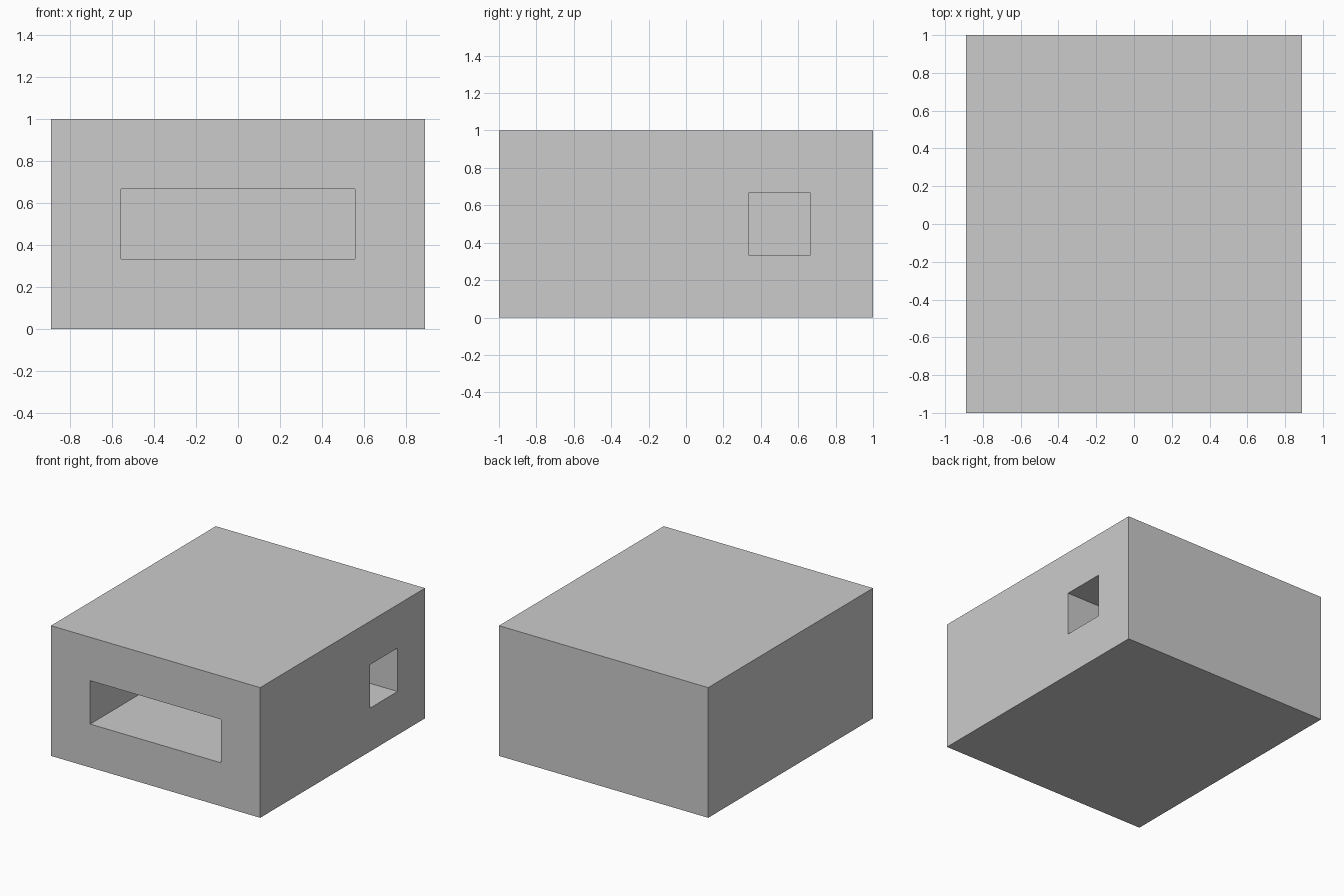
import bpy, bmesh

if "Cube" in bpy.data.objects:
    bpy.data.objects.remove(bpy.data.objects["Cube"])

U = 1 / 9                      # the model sits on a grid of ninths
W, D, H = 16 * U, 18 * U, 9 * U
T = 3 * U                      # wall thickness all round


def extrude_plan(name, plan, z0, z1):
    """Solid made by raising a flat plan outline from z0 to z1."""
    bm = bmesh.new()
    face = bm.faces.new([bm.verts.new((x, y, z0)) for x, y in plan])
    up = bmesh.ops.extrude_face_region(bm, geom=[face])["geom"]
    bmesh.ops.translate(bm, vec=(0, 0, z1 - z0),
                        verts=[v for v in up if isinstance(v, bmesh.types.BMVert)])
    bmesh.ops.recalc_face_normals(bm, faces=bm.faces)
    mesh = bpy.data.meshes.new(name)
    bm.to_mesh(mesh)
    bm.free()
    obj = bpy.data.objects.new(name, mesh)
    bpy.context.collection.objects.link(obj)
    return obj


# Outer block
x, y = W / 2, D / 2
block = extrude_plan("hollow_block", [(-x, -y), (x, -y), (x, y), (-x, y)], 0, H)

# Chamber open to the front, with a side passage out through the right wall
ix, iy, out = x - T, y - T, 0.2
cavity = extrude_plan("cavity_cutter", [
    (-ix, -y - out), (ix, -y - out), (ix, iy - T),
    (x + out, iy - T), (x + out, iy), (-ix, iy)], T, H - T)
cavity.hide_render = True

# Carve the cavity and discard the cutter
cut = block.modifiers.new("cavity", 'BOOLEAN')
cut.operation = 'DIFFERENCE'
cut.solver = 'EXACT'
cut.object = cavity
bpy.context.view_layer.objects.active = block
bpy.ops.object.modifier_apply(modifier=cut.name)
bpy.data.objects.remove(cavity)
